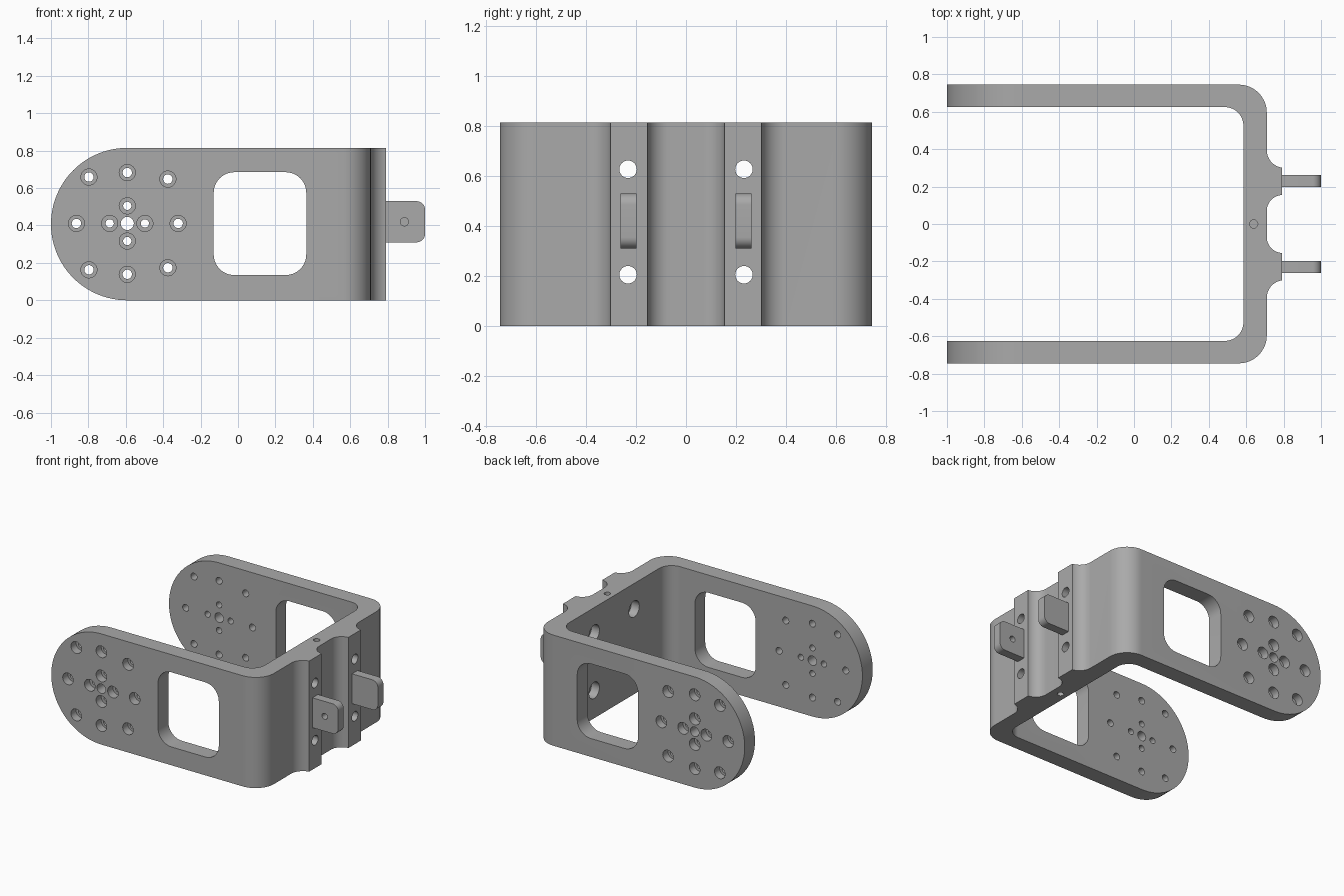
import bpy, bmesh
from math import cos, sin, radians

cube = bpy.data.objects.get("Cube")
if cube:
    bpy.data.objects.remove(cube, do_unlink=True)

HEIGHT = 0.815
MID = HEIGHT / 2
AXES = {"x": lambda u, v, t: (t, u, v),
        "y": lambda u, v, t: (u, t, v),
        "z": lambda u, v, t: (u, v, t)}

metal = bpy.data.materials.new("grey_metal")
metal.use_nodes = True
GREY = (0.40, 0.40, 0.40, 1)
metal.diffuse_color = GREY
metal.node_tree.nodes["Principled BSDF"].inputs["Base Color"].default_value = GREY


def arc(cx, cy, r, start, end, n=16):
    angles = [radians(start + (end - start) * i / n) for i in range(n + 1)]
    return [(cx + r * cos(a), cy + r * sin(a)) for a in angles]


def circle(cx, cy, r, n=32):
    return arc(cx, cy, r, 0, 360, n)[:-1]


def rounded_rect(u0, u1, v0, v1, r):
    return (arc(u1 - r, v1 - r, r, 0, 90, 10) + arc(u0 + r, v1 - r, r, 90, 180, 10)
            + arc(u0 + r, v0 + r, r, 180, 270, 10) + arc(u1 - r, v0 + r, r, 270, 360, 10))


def loft(bm, sections, axis):
    """Closed solid through (outline, position) sections along an axis."""
    place = AXES[axis]
    rings = [[bm.verts.new(place(u, v, t)) for u, v in outline] for outline, t in sections]
    for a, b in zip(rings, rings[1:]):
        for i in range(len(a)):
            j = (i + 1) % len(a)
            bm.faces.new((a[i], a[j], b[j], b[i]))
    bm.faces.new(rings[0])
    bm.faces.new(rings[-1])


def drill(bm, u, v, steps, axis):
    loft(bm, [(circle(u, v, r), t) for r, t in steps], axis)


def finish(name, bm):
    bmesh.ops.recalc_face_normals(bm, faces=bm.faces[:])
    mesh = bpy.data.meshes.new(name)
    bm.to_mesh(mesh)
    bm.free()
    mesh.materials.append(metal)
    obj = bpy.data.objects.new(name, mesh)
    bpy.context.collection.objects.link(obj)
    return obj


def activate(obj):
    bpy.ops.object.select_all(action="DESELECT")
    obj.select_set(True)
    bpy.context.view_layer.objects.active = obj


def boolean(obj, bm, operation):
    cutter = finish("cutter", bm)
    cutter.hide_render = True
    mod = obj.modifiers.new("cut", "BOOLEAN")
    mod.operation, mod.solver, mod.object = operation, "EXACT", cutter
    activate(obj)
    bpy.ops.object.modifier_apply(modifier=mod.name)
    bpy.data.objects.remove(cutter, do_unlink=True)


def smooth(obj):
    activate(obj)
    bpy.ops.object.shade_smooth_by_angle(angle=radians(30))


# U-shaped plan with two ribs on the closed end; the half at +y is mirrored
outer = ([(-1.0, 0.745)] + arc(0.56, 0.595, 0.15, 90, 0)
         + arc(0.805, 0.395, 0.095, 180, 261) + arc(0.795, 0.07, 0.085, 93, 180))
inner = arc(0.485, 0.525, 0.10, 0, 90) + [(-1.0, 0.625)]
mirror = lambda pts: [(x, -y) for x, y in reversed(pts)]
plan = outer + mirror(outer) + mirror(inner) + inner
bm = bmesh.new()
loft(bm, [(plan, 0), (plan, HEIGHT)], "z")
bracket = finish("bracket", bm)

# Round the free ends of both arms
side = [(1.1, -0.1), (1.1, HEIGHT + 0.1), (-0.592, HEIGHT + 0.1)]
side = ([(1.1, 0), (1.1, HEIGHT)] + arc(-1 + MID, MID, MID, 90, 270, 48))
bm = bmesh.new()
loft(bm, [(side, -1), (side, 1)], "y")
boolean(bracket, bm, "INTERSECT")

# Windows, arm holes counterbored from outside, and holes in the closed end
bm = bmesh.new()
window = rounded_rect(-0.13, 0.365, 0.135, 0.685, 0.11)
cx, cz = -0.592, 0.411
pattern = [(dx, dz, 0.022) for dx, dz in
           ((0.094, 0), (-0.094, 0), (0, 0.094), (0, -0.094))]
pattern += [(dx, dz, 0.025) for dx, dz in
            ((0.272, 0), (-0.272, 0), (0, 0.272), (0, -0.272))]
pattern += [(dx, s * dz, 0.025) for s in (1, -1)
            for dx, dz in ((-0.205, 0.248), (0.217, 0.237))]
for s in (1, -1):
    loft(bm, [(window, s * 0.5), (window, s * 0.85)], "y")
    drill(bm, cx, cz, [(0.035, s * 0.5), (0.035, s * 0.85)], "y")
    for dx, dz, r in pattern:
        drill(bm, cx + dx, cz + dz, [(r, s * 0.55), (r, s * 0.685),
                                     (0.043, s * 0.685), (0.043, s * 0.85)], "y")
    for z in (0.205, 0.627):
        drill(bm, s * 0.232, z, [(0.06, 0.5), (0.06, 0.65),
                                 (0.035, 0.65), (0.035, 0.9)], "x")
for a, b in ((-0.1, 0.2), (HEIGHT - 0.2, HEIGHT + 0.1)):
    drill(bm, 0.64, 0, [(0.022, a), (0.022, b)], "z")
boolean(bracket, bm, "DIFFERENCE")
smooth(bracket)

# Two tabs on the ribs; only the front one has a pin hole
tab = [(0.78, 0.31)] + arc(0.955, 0.355, 0.045, -90, 0, 10) + \
    arc(0.955, 0.485, 0.045, 0, 90, 10) + [(0.78, 0.53)]
for name, y in (("front_tab", -0.231), ("back_tab", 0.231)):
    bm = bmesh.new()
    loft(bm, [(tab, y - 0.032), (tab, y + 0.032)], "y")
    obj = finish(name, bm)
    if y < 0:
        bm = bmesh.new()
        drill(bm, 0.89, 0.42, [(0.022, y - 0.1), (0.022, y + 0.1)], "y")
        boolean(obj, bm, "DIFFERENCE")
    smooth(obj)
